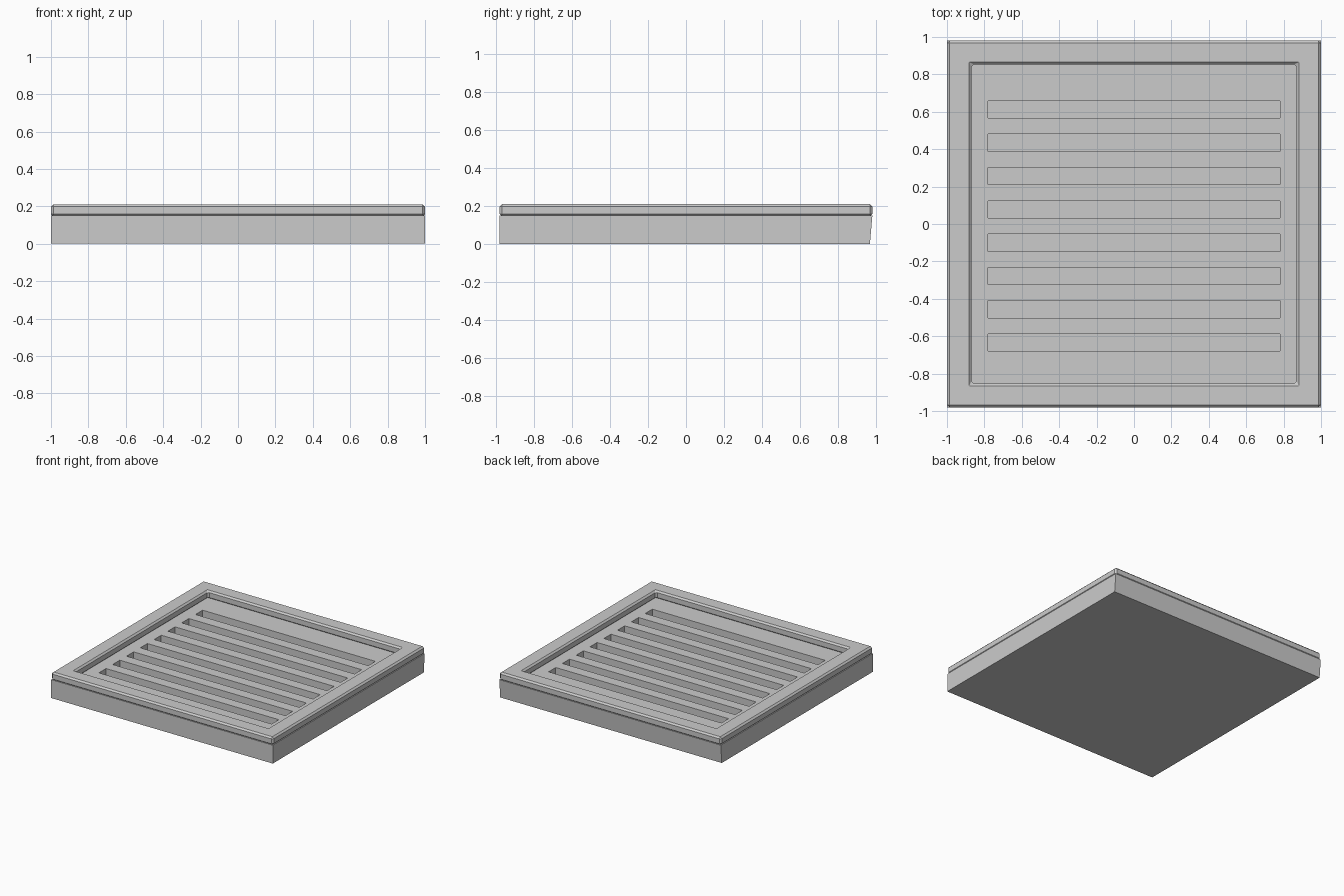
import bpy, bmesh

if "Cube" in bpy.data.objects:
    bpy.data.objects.remove(bpy.data.objects["Cube"])


def make_object(name, bm):
    bmesh.ops.recalc_face_normals(bm, faces=bm.faces)
    mesh = bpy.data.meshes.new(name)
    bm.to_mesh(mesh)
    bm.free()
    obj = bpy.data.objects.new(name, mesh)
    bpy.context.collection.objects.link(obj)
    return obj


def add_box(bm, x0, x1, y0, y1, z0, z1):
    verts = bmesh.ops.create_cube(bm, size=1)["verts"]
    for v in verts:
        v.co = (x1 if v.co.x > 0 else x0,
                y1 if v.co.y > 0 else y0,
                z1 if v.co.z > 0 else z0)
    return verts


# Base tray: flat block whose back face leans inwards towards the ground
bm = bmesh.new()
for v in add_box(bm, -1, 1, -0.98, 0.98, 0, 0.15):
    if v.co.y > 0 and v.co.z < 0.01:
        v.co.y = 0.967
base = make_object("base", bm)

# Eight long slots cut into the base
bm = bmesh.new()
for i in range(8):
    y = 0.612 - 0.178 * i
    add_box(bm, -0.78, 0.78, y - 0.046, y + 0.046, 0.05, 0.25)
cutter = make_object("slot_cutter", bm)
cutter.hide_render = True
cutter.hide_set(True)
cut = base.modifiers.new("slots", 'BOOLEAN')
cut.operation = 'DIFFERENCE'
cut.solver = 'EXACT'
cut.object = cutter

# Raised rim: rectangular frame bridged from four loops, chamfered all round
bm = bmesh.new()
loops = []
for x, y, z in [(1, 0.98, 0.145), (1, 0.98, 0.211),
                (0.869, 0.853, 0.211), (0.869, 0.853, 0.145)]:
    loops.append([bm.verts.new((sx * x, sy * y, z))
                  for sx, sy in [(-1, -1), (1, -1), (1, 1), (-1, 1)]])
for a, b in zip(loops, loops[1:] + loops[:1]):
    for i in range(4):
        j = (i + 1) % 4
        bm.faces.new((a[i], a[j], b[j], b[i]))
rim = make_object("rim", bm)
bevel = rim.modifiers.new("chamfer", 'BEVEL')
bevel.width = 0.013
bevel.segments = 1
bevel.limit_method = 'ANGLE'
